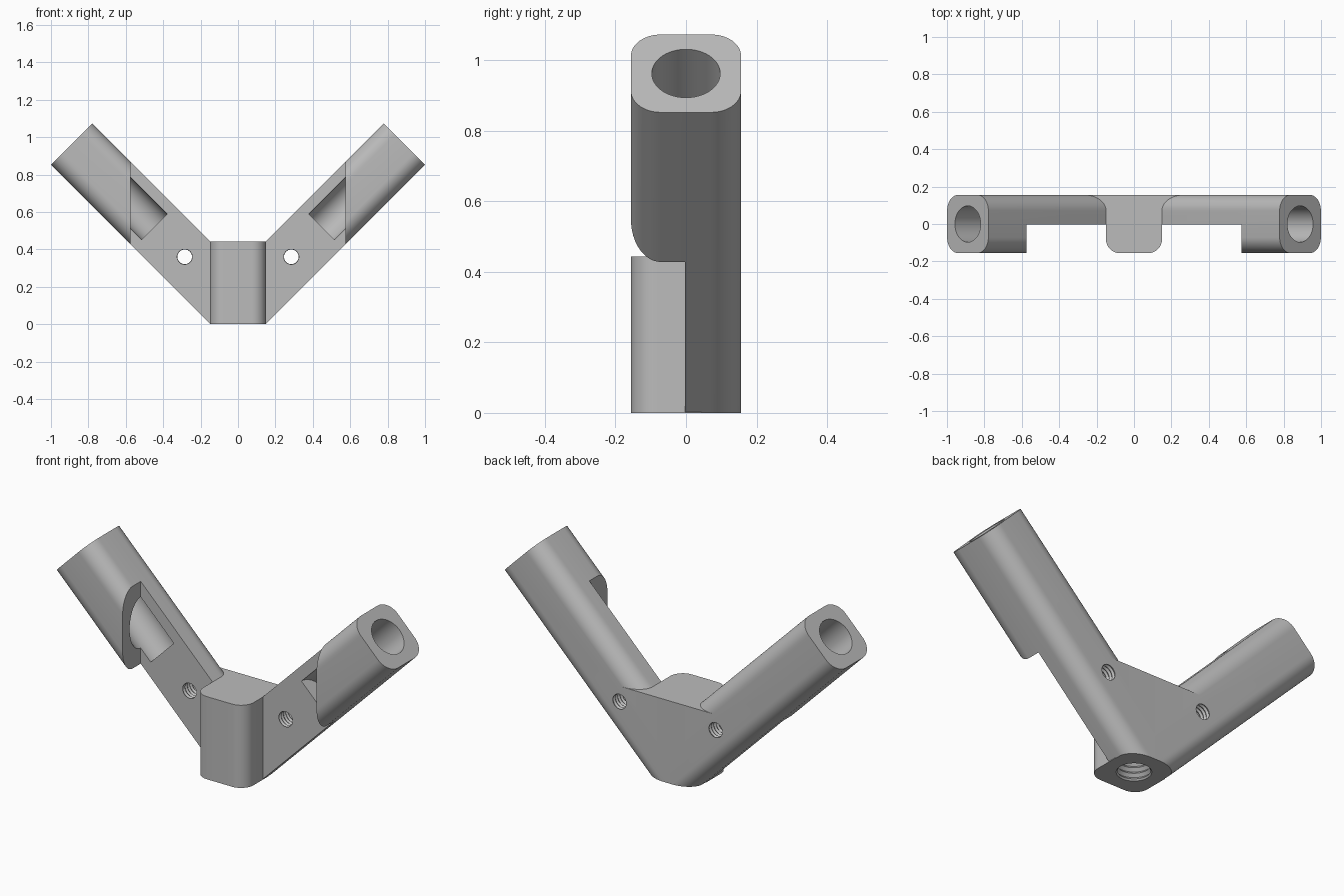
import bpy, bmesh
from math import sin, cos, pi, radians
from mathutils import Matrix, Vector

old = bpy.data.objects.get("Cube")
if old:
    bpy.data.objects.remove(old, do_unlink=True)

HALF = 0.155      # half depth of the body
TOP = 0.443       # height of the middle block
AXIS_Z = 0.0735   # height of the arm axes at x = 0

grey = bpy.data.materials.new("light grey")
grey.use_nodes = True
colour = (0.5, 0.5, 0.5, 1)
grey.diffuse_color = colour
grey.node_tree.nodes["Principled BSDF"].inputs["Base Color"].default_value = colour


def loft(name, rings, frame=Matrix()):
    """Closed solid through rings of points that have equal counts."""
    bm = bmesh.new()
    loops = [[bm.verts.new(frame @ Vector(p)) for p in ring] for ring in rings]
    n = len(loops[0])
    for a, b in zip(loops, loops[1:]):
        for i in range(n):
            j = (i + 1) % n
            bm.faces.new((a[i], a[j], b[j], b[i]))
    bm.faces.new(loops[0][::-1])
    bm.faces.new(loops[-1])
    bmesh.ops.recalc_face_normals(bm, faces=bm.faces)
    mesh = bpy.data.meshes.new(name)
    bm.to_mesh(mesh)
    bm.free()
    mesh.materials.append(grey)
    obj = bpy.data.objects.new(name, mesh)
    bpy.context.collection.objects.link(obj)
    return obj


def prism(name, profile, lo, hi, frame=Matrix()):
    return loft(name, [[(u, v, w) for u, v in profile] for w in (lo, hi)], frame)


def box(name, x, y, z):
    return prism(name, [(x[0], y[0]), (x[1], y[0]), (x[1], y[1]), (x[0], y[1])], *z)


def circle(r, n=48):
    return [(r * cos(2 * pi * i / n), r * sin(2 * pi * i / n)) for i in range(n)]


def rounded_square(h, r, steps=12):
    pts = []
    for q, (sx, sy) in enumerate([(1, 1), (-1, 1), (-1, -1), (1, -1)]):
        for i in range(steps + 1):
            a = (q + i / steps) * pi / 2
            pts.append((sx * (h - r) + r * cos(a), sy * (h - r) + r * sin(a)))
    return pts


def thread(name, minor, major, pitch, lo, hi, frame=Matrix()):
    """Ribbed cylinder that cuts a threaded hole."""
    rings, w, k = [], lo, 0
    while w < hi:
        rings.append([(u, v, w) for u, v in circle(major if k % 2 else minor, 36)])
        w += pitch / 2
        k += 1
    return loft(name, rings, frame)


def combine(target, other, operation):
    mod = target.modifiers.new("join", "BOOLEAN")
    mod.operation = operation
    mod.solver = "EXACT"
    mod.object = other
    bpy.context.view_layer.objects.active = target
    bpy.ops.object.modifier_apply(modifier=mod.name)
    bpy.data.objects.remove(other, do_unlink=True)


# Frames: along the sloping arm, and along y with x and z as the profile plane
arm_frame = Matrix.Translation((0, 0, AXIS_Z)) @ Matrix.Rotation(radians(45), 4, "Y")
depth_frame = Matrix(((1, 0, 0, 0), (0, 0, 1, 0), (0, 1, 0, 0), (0, 0, 0, 1)))

# Sloping arm, relieved at the front and cut level at the foot
body = prism("bracket_body", rounded_square(HALF + 0.001, 0.085), -0.4, 1.257, arm_frame)
combine(body, box("front_relief", (-1, 0.575), (-1, -0.003), (-1, 2)), "DIFFERENCE")
combine(body, box("foot_cut", (-1, 1), (-1, 1), (-1, 0)), "DIFFERENCE")

# Web that fills the back between the arms
web = [(-0.05, TOP), (0.32, TOP), (-0.05, 0.08)]
combine(body, prism("back_web", web, 0, HALF + 0.001, depth_frame), "UNION")

# Middle block with rounded front edges
block = [(x, min(y, 0.05)) for x, y in rounded_square(0.15, 0.075)]
block = [p for i, p in enumerate(block) if p[1] < 0.05] + [(0.15, 0.05), (-0.15, 0.05)]
block.sort(key=lambda p: -Vector((p[0], p[1])).angle_signed(Vector((0, -1))))
block = [(x, y - 0.006) for x, y in block]
combine(body, prism("middle_block", block, 0, TOP), "UNION")

# Rod socket, screw hole and threaded foot hole
combine(body, prism("rod_socket", circle(0.097), 0.632, 1.4, arm_frame), "DIFFERENCE")
side = Matrix.Translation((0.285, 0, 0.36)) @ depth_frame
combine(body, thread("screw_hole", 0.039, 0.046, 0.02, -0.105, 0.25, side), "DIFFERENCE")
combine(body, thread("foot_hole", 0.076, 0.09, 0.03, -0.0225, 0.32), "DIFFERENCE")

# Keep one half, open it at the middle and mirror it
combine(body, box("half_cut", (-2, 0), (-2, 2), (-2, 3)), "DIFFERENCE")
bm = bmesh.new()
bm.from_mesh(body.data)
seam = [f for f in bm.faces if all(abs(v.co.x) < 1e-4 for v in f.verts)]
bmesh.ops.delete(bm, geom=seam, context="FACES")
bm.to_mesh(body.data)
bm.free()
mirror = body.modifiers.new("mirror", "MIRROR")
mirror.merge_threshold = 0.0005
bpy.context.view_layer.objects.active = body
bpy.ops.object.modifier_apply(modifier=mirror.name)

bpy.ops.object.select_all(action="DESELECT")
body.select_set(True)
bpy.ops.object.shade_smooth_by_angle(angle=radians(30))
